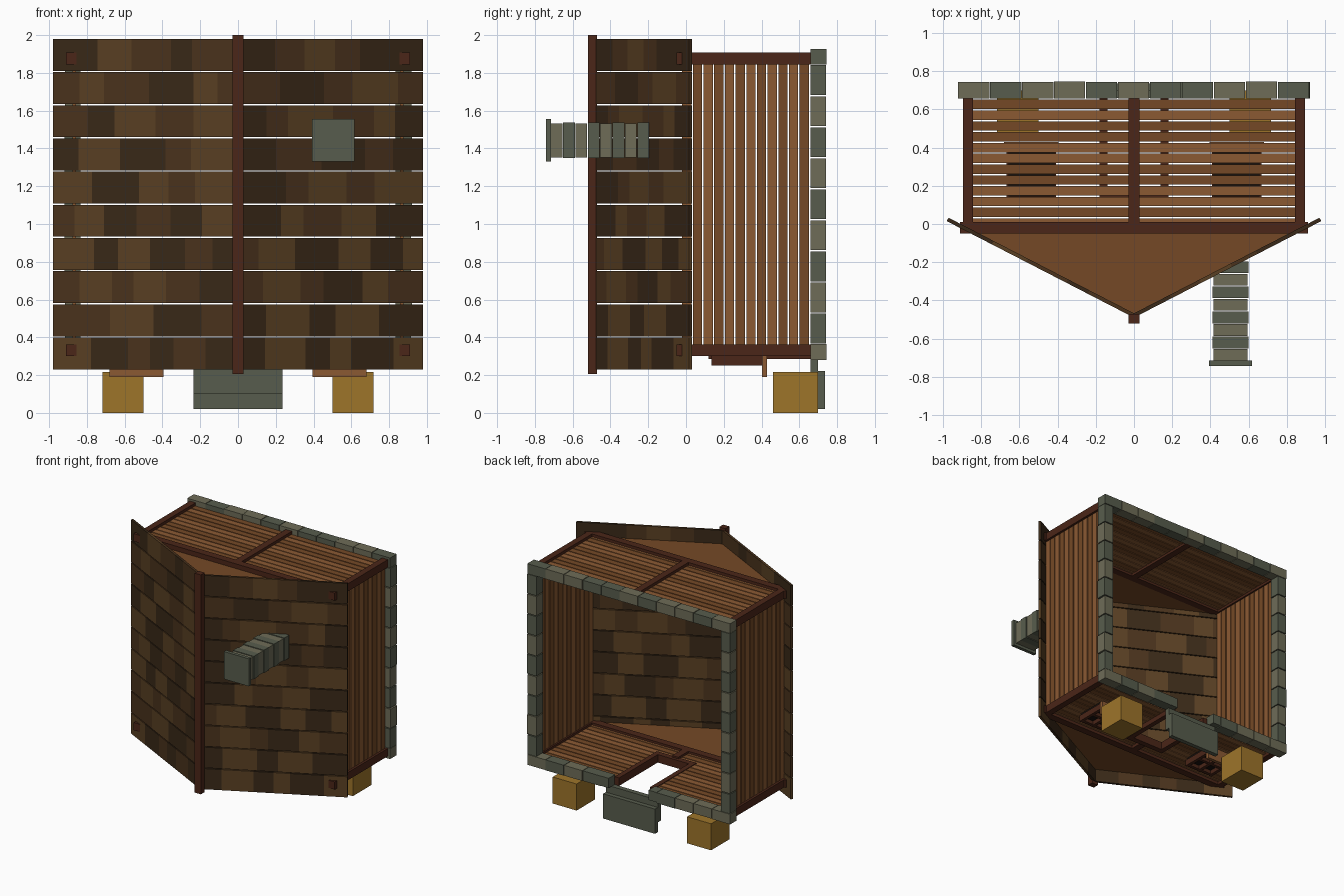
import bpy, bmesh, random
from mathutils import Vector, Matrix

if "Cube" in bpy.data.objects:
    bpy.data.objects.remove(bpy.data.objects["Cube"])
random.seed(4)

def mat(name, r, g, b):
    m = bpy.data.materials.new(name)
    m.diffuse_color = [(c / 255) ** 2.2 for c in (r, g, b)] + [1]
    m.use_nodes = True
    m.node_tree.nodes["Principled BSDF"].inputs["Base Color"].default_value = m.diffuse_color
    return m

BEAM = [mat("beam_wood", 76, 42, 30)]
WALL = [mat("wall_light", 138, 90, 54), mat("wall_mid", 116, 74, 42)]
ROOF = [mat("roof_dark", 60, 45, 30), mat("roof_mid", 76, 54, 34), mat("roof_light", 90, 66, 40)]
STONE = [mat("stone_green", 88, 93, 78), mat("stone_tan", 110, 108, 88)]
STRAW = [mat("straw", 156, 116, 46)]
DARK = [mat("window_dark", 30, 24, 20)]

class Part:
    """Collects boxes and prisms into one named object."""
    def __init__(self, name, mats):
        self.name, self.mats, self.bm = name, mats, bmesh.new()

    def prism(self, pts, vec, mi=0):
        a = [self.bm.verts.new(p) for p in pts]
        b = [self.bm.verts.new(Vector(p) + Vector(vec)) for p in pts]
        n = len(pts)
        fs = [self.bm.faces.new(a), self.bm.faces.new(b[::-1])]
        fs += [self.bm.faces.new((a[i], b[i], b[(i + 1) % n], a[(i + 1) % n])) for i in range(n)]
        for f in fs:
            f.material_index = mi

    def box(self, x0, x1, y0, y1, z0, z1, mi=0):
        self.prism([(x0, y0, z0), (x1, y0, z0), (x1, y1, z0), (x0, y1, z0)], (0, 0, z1 - z0), mi)

    def done(self):
        bmesh.ops.recalc_face_normals(self.bm, faces=self.bm.faces)
        me = bpy.data.meshes.new(self.name)
        self.bm.to_mesh(me)
        self.bm.free()
        for m in self.mats:
            me.materials.append(m)
        ob = bpy.data.objects.new(self.name, me)
        bpy.context.collection.objects.link(ob)

# Roof planks, each a row of differently toned lengths down the slope
ridge, eave = Vector((0, -0.49)), Vector((0.98, 0.015))
d = (eave - ridge).normalized()
nrm = Vector((-d.y, d.x)) * 0.02
for side, label in ((1, "right"), (-1, "left")):
    p = Part("roof_" + label, ROOF)
    for i in range(10):
        z0 = 0.23 + i * 0.1757
        t, last = 0.0, -1
        while t < 1:
            t2 = t + random.uniform(0.11, 0.26)
            if t2 > 0.9:
                t2 = 1
            k = random.choice([c for c in range(3) if c != last])
            a, b = ridge.lerp(eave, t), ridge.lerp(eave, t2)
            quad = [a, b, b + nrm, a + nrm]
            p.prism([(side * q.x, q.y, z0) for q in quad], (0, 0, 0.1685), k)
            t, last = t2, k
    p.done()

p = Part("ridge_beam", BEAM)
p.box(-0.028, 0.028, -0.52, -0.47, 0.205, 2.0)
p.done()

# Gable panels at both ends
for name, z in (("gable_top", 1.85), ("gable_bottom", 0.335)):
    p = Part(name, [WALL[1]])
    p.prism([(-0.89, -0.015, z), (0, -0.47, z), (0.89, -0.015, z)], (0, 0, 0.02))
    p.done()

# Timber frame
p = Part("timber_frame", BEAM)
for z in (0.3, 1.845):
    p.box(-0.91, 0.91, -0.05, 0.01, z, z + 0.063)
    for s in (-1, 1):
        p.box(s * 0.87 - 0.026, s * 0.87 + 0.026, -0.05, 0.675, z, z + 0.063)
p.box(-0.028, 0.028, 0, 0.665, 1.845, 1.908)
p.box(-0.028, 0.028, 0, 0.14, 0.3, 0.363)
p.done()

# Wall planks (the lower wall leaves a doorway)
top, bottom, sides = Part("wall_top", WALL), Part("wall_bottom", WALL), Part("wall_sides", WALL)
for i in range(12):
    y0 = -0.02 + i * 0.0565
    y1 = y0 + 0.049
    k = random.randrange(2)
    top.box(-0.845, 0.845, y0, y1, 1.865, 1.885, k)
    if y0 > 0.14:
        for s in (-1, 1):
            bottom.box(s * 0.16, s * 0.845, y0, y1, 0.325, 0.345, k)
    else:
        bottom.box(-0.845, 0.845, y0, y1, 0.325, 0.345, k)
    for s in (-1, 1):
        sides.box(s * 0.857, s * 0.877, y0, y1, 0.36, 1.847, i % 2)
for p in (top, bottom, sides):
    p.done()

# Door frame
p = Part("door_frame", BEAM)
for s in (-1, 1):
    p.box(s * 0.14, s * 0.18, 0.12, 0.665, 0.285, 0.35)
p.box(-0.14, 0.14, 0.12, 0.165, 0.285, 0.35)
p.done()

# Windows with cross bars and a sill
for s, label in ((1, "right"), (-1, "left")):
    c = s * 0.537
    p = Part("window_frame_" + label, BEAM)
    for x in (-0.13, -0.013, 0.104):
        p.box(c + x, c + x + 0.026, 0.135, 0.41, 0.25, 0.3)
    for y in (0.135, 0.26, 0.384):
        p.box(c - 0.13, c + 0.13, y, y + 0.026, 0.255, 0.3)
    p.done()
    p = Part("window_pane_" + label, DARK)
    p.box(c - 0.12, c + 0.12, 0.145, 0.4, 0.285, 0.32)
    p.done()
    p = Part("window_sill_" + label, WALL)
    p.box(c - 0.143, c + 0.143, 0.402, 0.43, 0.19, 0.3)
    p.done()

# Stone footing ring, open at the doorway
p = Part("stone_footing", STONE)
for i in range(11):
    x0 = -0.92 + i * 1.84 / 11
    j = random.uniform(0, 0.006)
    p.box(x0, x0 + 0.163, 0.658, 0.742 + j / 2, 1.845, 1.922 + j, random.randrange(2))
    if not 4 <= i <= 6:
        p.box(x0, x0 + 0.163, 0.658, 0.742 + j / 2, 0.285 - j, 0.365, random.randrange(2))
for s in (-1, 1):
    p.box(s * 0.18, s * 0.252, 0.658, 0.742, 0.285, 0.365, 0)
    for i in range(9):
        z0 = 0.365 + i * 1.48 / 9
        j = random.uniform(0, 0.006)
        p.box(s * 0.835, s * (0.915 + j), 0.658, 0.742, z0 + 0.003, z0 + 0.16, i % 2)
p.done()

# Door steps
p = Part("door_steps", STONE)
p.box(-0.235, 0.235, 0.7, 0.736, 0.02, 0.222)
p.box(-0.235, 0.235, 0.66, 0.7, 0.1, 0.282)
p.done()

# Straw bales
for s, label in ((1, "right"), (-1, "left")):
    p = Part("straw_bale_" + label, STRAW)
    p.box(s * 0.5, s * 0.717, 0.46, 0.7, 0, 0.217)
    p.done()

# Chimney of stacked courses with a cap
p = Part("chimney", STONE)
for i in range(8):
    y0 = -0.716 + i * 0.0655
    w = 0.094 if i % 2 else 0.09
    p.box(0.505 - w, 0.505 + w, y0, y0 + 0.062, 1.443 - w, 1.443 + w, (i + 1) % 2)
p.box(0.392, 0.617, -0.742, -0.714, 1.331, 1.556, 0)
p.done()
